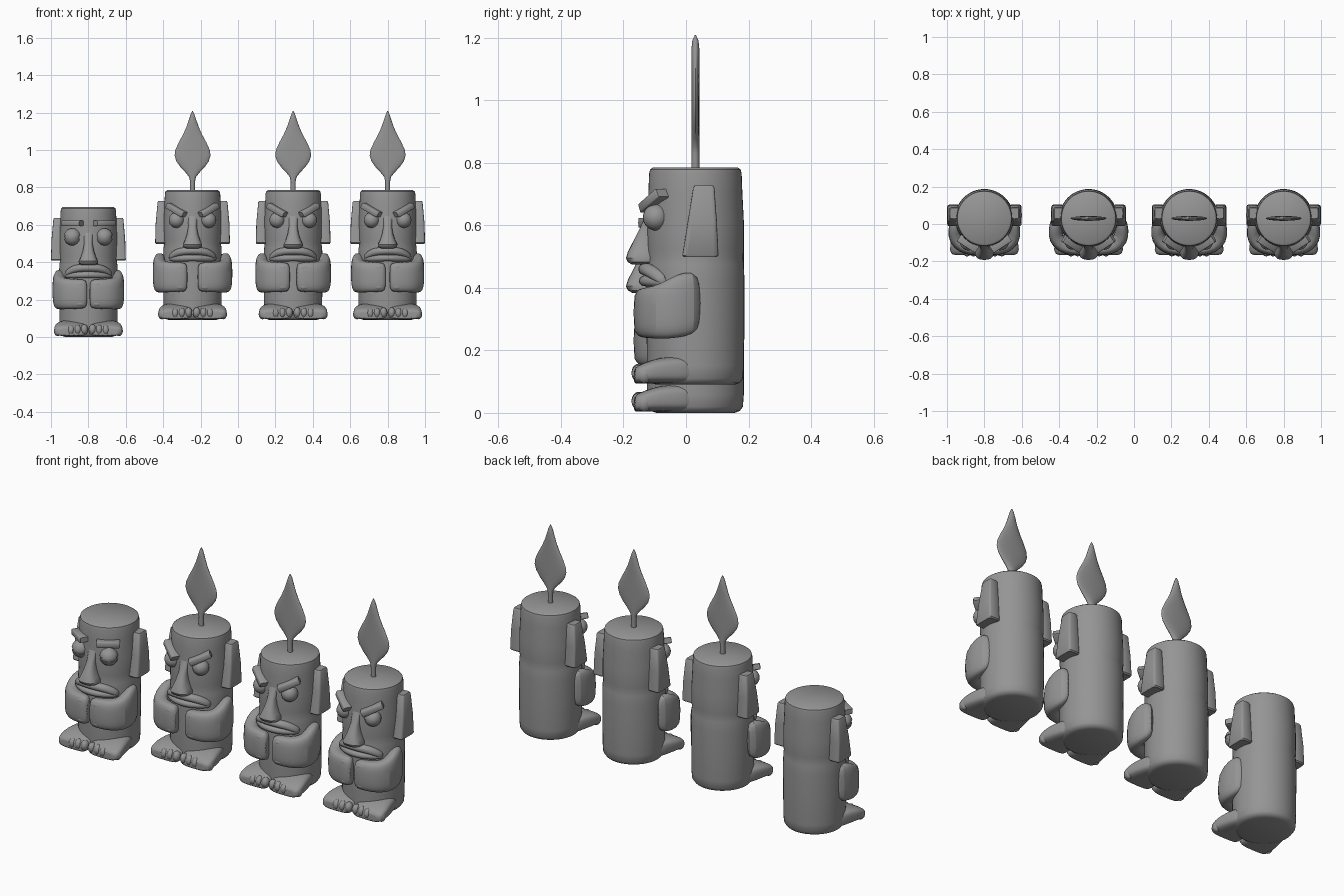
import bpy, bmesh, math
from mathutils import Vector as V

if "Cube" in bpy.data.objects:
    bpy.data.objects.remove(bpy.data.objects["Cube"])

stone = bpy.data.materials.new("grey_stone")
stone.diffuse_color = (0.3, 0.3, 0.3, 1)
stone.use_nodes = True
stone.node_tree.nodes["Principled BSDF"].inputs["Base Color"].default_value = stone.diffuse_color
X, Y, Z = V((1, 0, 0)), V((0, 1, 0)), V((0, 0, 1))


def ring(c, u, v, n=24, p=1.0):
    """Superellipse cross-section; small p gives a rounded box."""
    def f(t):
        return math.copysign(abs(t) ** p, t) if abs(t) > 1e-6 else 0.0
    return [V(c) + u * f(math.cos(a)) + v * f(math.sin(a))
            for a in (2 * math.pi * i / n for i in range(n))]


def loft(name, origin, rings, subdiv=0):
    """Skin a row of matching rings and cap both ends."""
    bm = bmesh.new()
    rows = [[bm.verts.new(p) for p in r] for r in rings]
    n = len(rows[0])
    for a, b in zip(rows, rows[1:]):
        for i in range(n):
            j = (i + 1) % n
            bm.faces.new((a[i], a[j], b[j], b[i]))
    bm.faces.new(rows[0])
    bm.faces.new(rows[-1])
    bmesh.ops.recalc_face_normals(bm, faces=bm.faces)
    mesh = bpy.data.meshes.new(name)
    bm.to_mesh(mesh)
    bm.free()
    mesh.materials.append(stone)
    ob = bpy.data.objects.new(name, mesh)
    ob.location = origin
    bpy.context.collection.objects.link(ob)
    if subdiv:
        m = ob.modifiers.new("smooth", 'SUBSURF')
        m.levels = m.render_levels = subdiv
    return ob


def ball(name, o, c, r, lo=-89, hi=89, squash=(1, 1, 1), n=20):
    """Ellipsoid, or the part of it between two latitudes."""
    rows = []
    for i in range(13):
        a = math.radians(lo + (hi - lo) * i / 12)
        k = r * math.cos(a)
        rows.append(ring(V(c) + Z * r * math.sin(a) * squash[2],
                         X * k * squash[0], Y * k * squash[1], n))
    loft(name, o, rows)


def face_y(x, r=0.155):
    """Front of the round body at a given x."""
    return 0.03 - math.sqrt(max(r * r - x * x, 0))


def lip(name, o, pts):
    rows = [ring((x, face_y(x, 0.164), z), Y * r * 1.1, Z * r, 12) for x, z, r in pts]
    loft(name, o, rows, 1)


def idol(cx, base, gap, tilt, sleepy):
    o = V((cx, 0, base))
    # Round body with a soft waist crease and bevelled top
    prof = [(0, .125), (.006, .142), (.02, .152), (.06, .155), (.2, .156), (.33, .157),
            (.385, .155), (.405, .152), (.43, .155), (.52, .155), (.62, .150),
            (.675, .148), (.688, .145), (.695, .135)]
    loft("body", o, [ring((0, .03, z), X * r, Y * r, 48) for z, r in prof])
    # Nose, widest at the nostrils
    nose = [(.384, .035, .172), (.392, .050, .186), (.405, .052, .192), (.425, .042, .186),
            (.46, .030, .168), (.50, .023, .148), (.54, .025, .130), (.57, .03, .118)]
    loft("nose", o, [ring((0, -(f + .09) / 2, z), X * w, Y * (f - .09) / 2, 20, .75)
                     for z, w, f in nose])
    # Frowning lips
    lip("upper_lip", o, [(-.128, .332, .012), (-.115, .345, .018), (-.08, .365, .022),
                         (-.03, .370, .021), (.03, .370, .021), (.08, .365, .022),
                         (.115, .345, .018), (.128, .332, .012)])
    lip("lower_lip", o, [(-.128, .328, .01), (-.11, .328, .015), (-.05, .331, .018), (0, .333, .018),
                         (.05, .331, .018), (.11, .328, .015), (.128, .328, .01)])
    for s, side in ((-1, "left"), (1, "right")):
        # Eyes, with heavy lids on the sleepy idol
        eye = (s * .085, -.096, .535)
        ball(side + "_eye", o, eye, .042)
        if sleepy:
            ball(side + "_upper_lid", o, eye, .046, 8, 89)
            ball(side + "_lower_lid", o, eye, .046, -89, -14)
        # Brow slab laid along the curve of the face
        rad = V((s * .085, face_y(.085) - .03, 0)).normalized()
        tan = V((-rad.y * s, rad.x * s, 0))
        along = tan * math.cos(tilt) + Z * math.sin(tilt)
        up = along.cross(rad).normalized()
        c = V((s * .084, face_y(.084), .608 if sleepy else .588)) + rad * .004
        loft(side + "_brow", o, [ring(c + along * t, rad * k * .024, up * k * .016, 16, .25)
                                 for t, k in ((-.058, .85), (-.053, 1), (.053, 1), (.058, .85))])
        # Tapered ear slab
        ears = [(.408, .046, .052, .030), (.414, .046, .058, .034), (.52, .052, .047, .031),
                (.63, .057, .034, .025), (.637, .057, .029, .021)]
        loft(side + "_ear", o, [ring((s * (.166 if z < .6 else .162), y, z),
                                     X * t, Y * d, 20, .3) for z, y, d, t in ears])
        # Arm wrapping from the shoulder round to the hand on the belly
        arm = [(.13, .04, .26, .075, .018), (.15, .022, .262, .102, .030),
               (.156, -.03, .252, .104, .036), (.150, -.08, .234, .088, .042),
               (.112, -.118, .230, .082, .042), (.06, -.132, .230, .080, .036),
               (.018, -.136, .230, .078, .033), (.003, -.134, .230, .066, .022)]
        rows = []
        for i, (x, y, z, h, t) in enumerate(arm):
            a, b = arm[max(i - 1, 0)], arm[min(i + 1, len(arm) - 1)]
            d = V((b[0] - a[0], b[1] - a[1], 0)).normalized()
            rows.append(ring((s * (x + gap), y, z), V((s * d.y, -d.x, 0)) * t, Z * h, 20, .65))
        loft(side + "_arm", o, rows, 1)
        # Finger ridges on the back of the hand
        for k in range(4):
            ball("%s_finger_%d" % (side, k + 1), o, (s * (.042 + gap), -.146, .178 + k * .034),
                 .02, squash=(1.7, .95, .9), n=12)
        # Splayed foot with a low, rounded front
        foot = [(.06, .080, .060, .085), (-.03, .088, .078, .088), (-.09, .092, .088, .082),
                (-.125, .093, .091, .070), (-.155, .092, .089, .058), (-.168, .090, .080, .044)]
        loft(side + "_foot", o, [ring((s * x, y, h / 2 + .004), X * w, Z * h / 2, 24, .6)
                                 for y, x, w, h in foot], 1)
        for k in range(5):
            ball("%s_toe_%d" % (side, k + 1), o,
                 (s * (.022 + k * .0355), -.150 + .004 * k * (k > 2), .040 - .002 * k),
                 .024, squash=(.85, 1, 1.15), n=12)
    # Wick and leaf-shaped flame on the lit idols
    if not sleepy:
        flame = [(.68, .014), (.74, .013), (.765, .018), (.79, .038), (.82, .066), (.85, .087),
                 (.88, .096), (.91, .092), (.95, .074), (.99, .052), (1.03, .034),
                 (1.07, .020), (1.10, .010), (1.118, .002)]
        loft("flame", o, [ring((0, .03, z), X * w, Y * min(w, .013), 24) for z, w in flame])


# Row of four: one unlit and sleepy, three raised, lit and scowling
idol(-.80, 0, .003, 0, True)
for cx, gap in ((-.243, .024), (.295, .014), (.80, .007)):
    idol(cx, .09, gap, math.radians(26), False)

bpy.ops.object.select_all(action='SELECT')
bpy.context.view_layer.objects.active = bpy.context.collection.objects[0]
bpy.ops.object.shade_smooth_by_angle(angle=math.radians(40))
